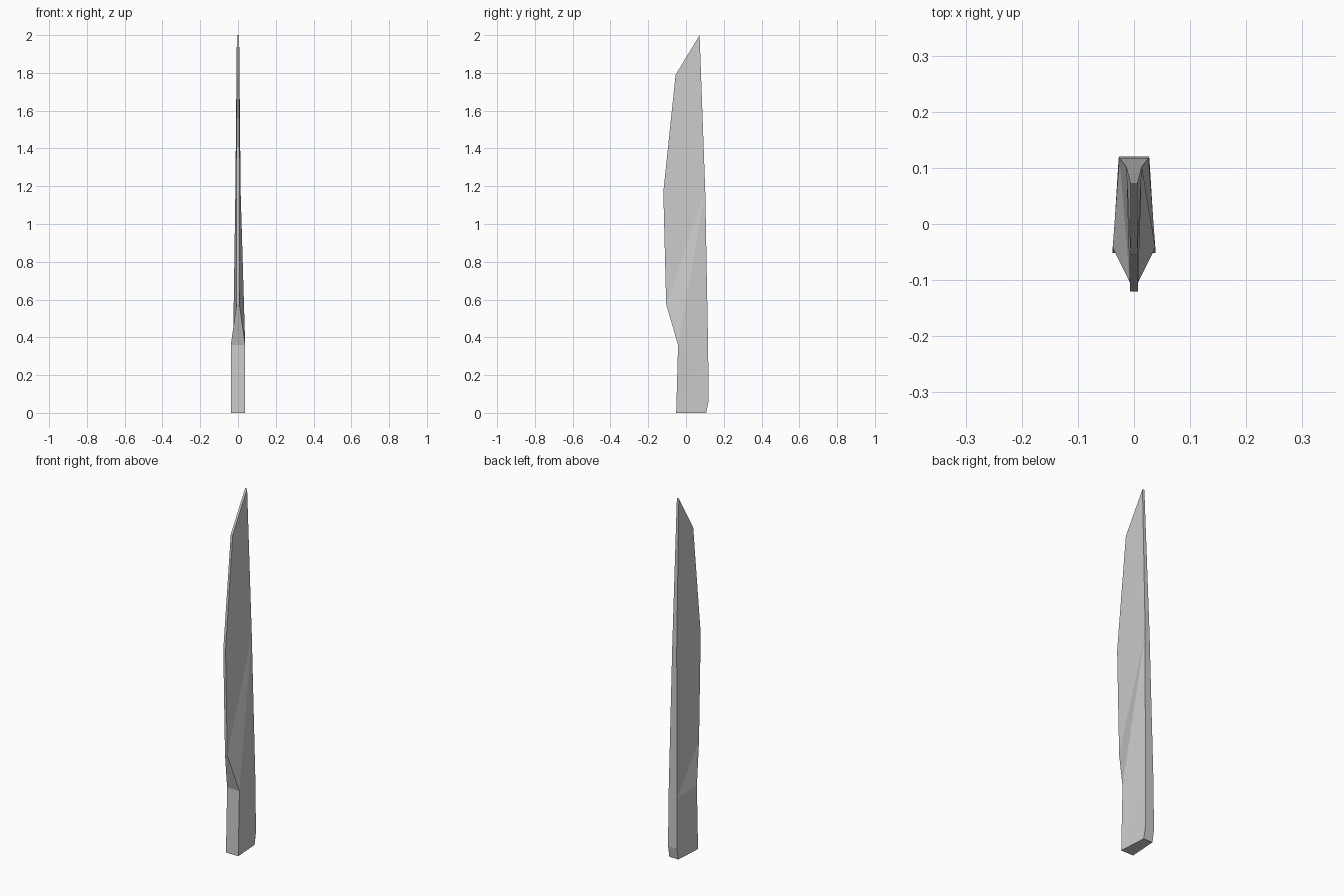
import bpy, bmesh

if "Cube" in bpy.data.objects:
    bpy.data.objects.remove(bpy.data.objects["Cube"])

# Blade outline: name -> (y, z, half thickness)
OUTLINE = {
    "F0": (-0.052, 0.0, 0.038), "F1": (-0.042, 0.36, 0.038),    # grip front
    "F2": (-0.105, 0.575, 0.007), "F3": (-0.12, 1.17, 0.007),   # cutting edge
    "F4": (-0.055, 1.79, 0.006), "T": (0.072, 2.0, 0.006),      # angled tip
    "B3": (0.102, 1.17, 0.014), "B2": (0.117, 0.345, 0.026),    # spine
    "B1": (0.12, 0.065, 0.027), "B0": (0.107, 0.0, 0.028),      # heel
}
COMMON = ["F0 B0 B1", "F0 B1 B2", "F0 B2 F1", "F3 B3 F4", "F4 B3 T"]
LEFT = COMMON + ["F1 B2 F2", "F2 B2 B3", "F2 B3 F3"]
RIGHT = COMMON + ["F1 B2 B3", "F1 B3 F2", "F2 B3 F3"]

bm = bmesh.new()


def make_side(sign, facets):
    verts = {n: bm.verts.new((sign * w, y, z)) for n, (y, z, w) in OUTLINE.items()}
    for facet in facets:
        bm.faces.new([verts[n] for n in facet.split()])
    return list(verts.values())


# Two flat cheeks, joined by a strip round the outline
left = make_side(-1, LEFT)
right = make_side(1, RIGHT)
for i in range(len(left)):
    j = (i + 1) % len(left)
    bm.faces.new((left[i], left[j], right[j], right[i]))
bmesh.ops.recalc_face_normals(bm, faces=bm.faces)

mesh = bpy.data.meshes.new("knife_blade")
bm.to_mesh(mesh)
bm.free()
bpy.context.collection.objects.link(bpy.data.objects.new("knife_blade", mesh))
